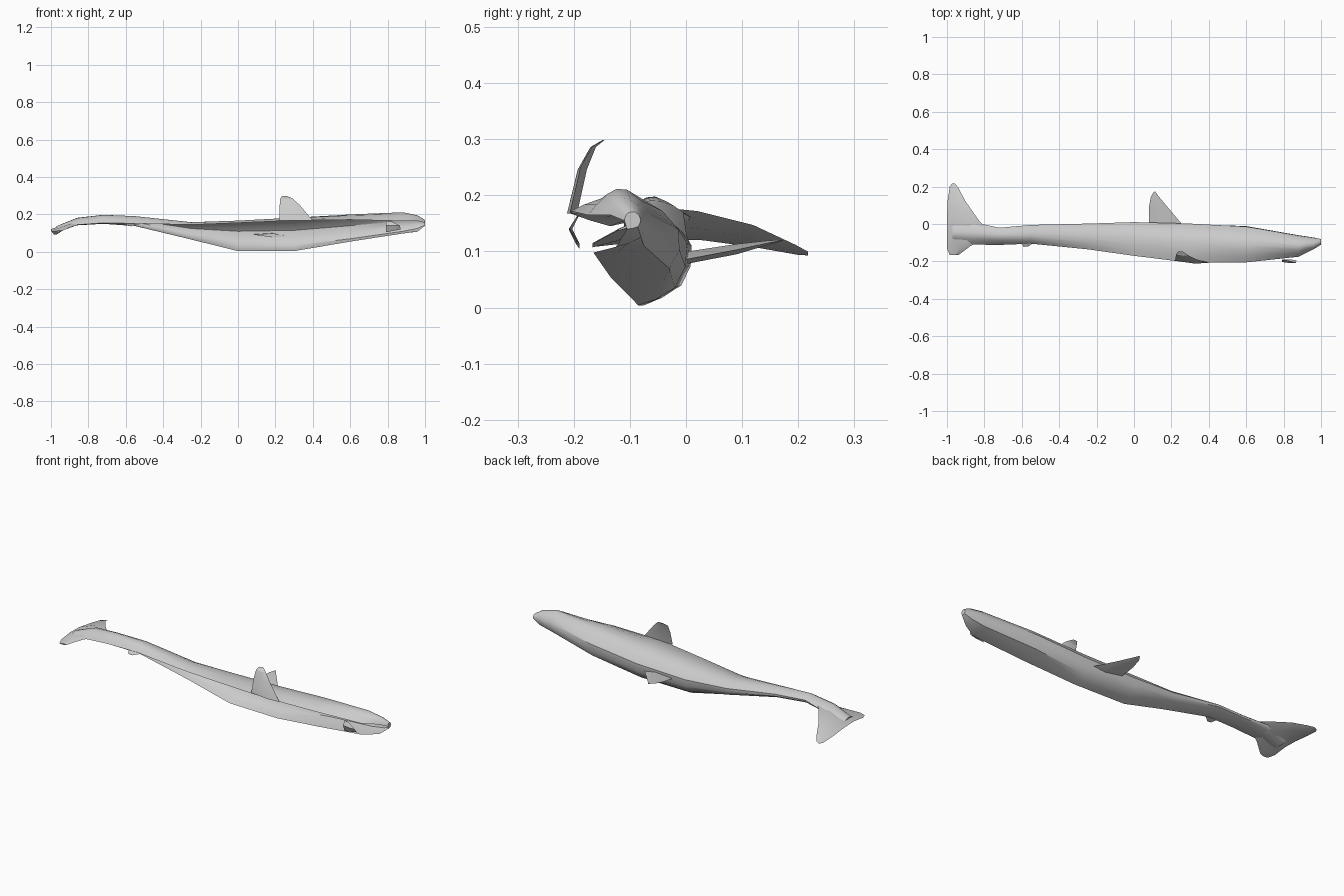
import bpy, bmesh
from mathutils import Vector

if "Cube" in bpy.data.objects:
    bpy.data.objects.remove(bpy.data.objects["Cube"], do_unlink=True)

grey = bpy.data.materials.new("light_grey")
grey.use_nodes = True
COL = (0.6, 0.6, 0.6, 1)
grey.diffuse_color = COL
grey.node_tree.nodes["Principled BSDF"].inputs["Base Color"].default_value = COL


def finish(name, bm, angle=0.6):
    mesh = bpy.data.meshes.new(name)
    bm.to_mesh(mesh)
    bm.free()
    mesh.materials.append(grey)
    ob = bpy.data.objects.new(name, mesh)
    bpy.context.collection.objects.link(ob)
    bpy.ops.object.select_all(action='DESELECT')
    bpy.context.view_layer.objects.active = ob
    ob.select_set(True)
    bpy.ops.object.shade_smooth_by_angle(angle=angle)
    return ob


def rounded(pts):
    """Double the points of an open profile with a smooth curve."""
    p = [Vector(q) for q in pts]
    out = []
    for i in range(len(p) - 1):
        a, d = p[max(i - 1, 0)], p[min(i + 2, len(p) - 1)]
        out += [p[i], (p[i] + p[i + 1]) * 0.5625 - (a + d) * 0.0625]
    return out + [p[-1]]


def blade(name, stations, thick):
    """Thin lens-shaped fin; each station is a (leading, trailing) pair."""
    bm = bmesh.new()
    t = Vector(thick) / 2
    rings = []
    for k, (lead, trail) in enumerate(stations):
        a, b = Vector(lead), Vector(trail)
        m = a.lerp(b, 0.4)
        s = min(1, (a - b).length / 0.12)
        rings.append([bm.verts.new(v) for v in (a, m + t * s, b, m - t * s)])
    for r, q in zip(rings, rings[1:]):
        for j in range(4):
            n = (j + 1) % 4
            bm.faces.new((r[j], r[n], q[n], q[j]))
    bm.faces.new(rings[0])
    bm.faces.new(rings[-1][::-1])
    bmesh.ops.recalc_face_normals(bm, faces=bm.faces)
    return finish(name, bm, 0.4)


# Body shell: (x, profile from the upper rim over the back to the lower rim)
SECTIONS = [
    (1.00, [(-.11, .155), (-.105, .168), (-.09, .17), (-.081, .158), (-.086, .144), (-.105, .14)]),
    (0.96, [(-.135, .165), (-.125, .19), (-.10, .194), (-.073, .165), (-.08, .125), (-.125, .108)]),
    (0.88, [(-.175, .165), (-.14, .203), (-.105, .21), (-.062, .165), (-.075, .11), (-.165, .098)]),
    (0.60, [(-.205, .172), (-.15, .195), (-.08, .195), (-.014, .14), (-.03, .07), (-.135, .055)]),
    (0.30, [(-.207, .168), (-.14, .183), (-.06, .173), (.002, .115), (-.02, .035), (-.085, .004)]),
    (0.00, [(-.17, .155), (-.11, .167), (-.04, .158), (.01, .11), (-.008, .04), (-.075, .004)]),
    (-.25, [(-.135, .145), (-.095, .158), (-.04, .154), (.002, .125), (-.012, .085), (-.075, .066)]),
    (-.55, [(-.105, .152), (-.08, .185), (-.045, .19), (-.005, .17), (-.02, .148), (-.085, .138)]),
    (-.72, [(-.112, .155), (-.085, .188), (-.055, .198), (-.02, .177), (-.035, .158), (-.09, .15)]),
    (-.86, [(-.11, .145), (-.08, .172), (-.045, .182), (.01, .16), (-.02, .15), (-.08, .142)]),
    (-.97, [(-.09, .123), (-.07, .134), (-.045, .138), (-.01, .13), (-.025, .122), (-.07, .12)]),
]
bm = bmesh.new()
rows = [[bm.verts.new((x, p.x, p.y)) for p in rounded(prof)] for x, prof in SECTIONS]
for i, (r, q) in enumerate(zip(rows, rows[1:])):
    for j in range(len(r) - 1):
        bm.faces.new((r[j], r[j + 1], q[j + 1], q[j]))
    if SECTIONS[i][0] < -0.5:                      # tail stock is closed underneath
        bm.faces.new((r[-1], r[0], q[0], q[-1]))
bm.faces.new(rows[0][::-1])                        # snout tip
bm.faces.new(rows[-1])
finish("body", bm)

# Tail flukes, spread across y and drooping to both tips
blade("tail_flukes", [
    ((-.94, -.167, .113), (-.985, -.167, .108)),
    ((-.875, -.118, .14), (-1.0, -.13, .112)),
    ((-.76, -.06, .18), (-1.0, -.05, .122)),
    ((-.83, .02, .172), (-1.0, .03, .12)),
    ((-.90, .12, .147), (-.997, .12, .108)),
    ((-.94, .195, .112), (-.985, .20, .094)),
    ((-.958, .217, .10), (-.972, .217, .093)),
], (0, 0, .02))

# Side fins
blade("upper_fin", [
    ((.40, -.207, .168), (.22, -.197, .168)),
    ((.33, -.188, .25), (.222, -.18, .24)),
    ((.29, -.167, .287), (.226, -.163, .285)),
    ((.26, -.147, .299), (.235, -.147, .298)),
], (0, .018, 0))
blade("lower_fin", [
    ((.26, -.005, .085), (.08, -.005, .092)),
    ((.18, .09, .103), (.08, .09, .106)),
    ((.13, .15, .116), (.09, .145, .116)),
    ((.113, .174, .12), (.105, .17, .12)),
], (0, 0, .022))

# Mouth flap and the small fin under the tail
blade("mouth_flap", [
    ((.87, -.195, .12), (.79, -.19, .105)),
    ((.865, -.208, .14), (.79, -.203, .14)),
    ((.82, -.195, .162), (.79, -.19, .165)),
], (0, .01, 0))
blade("small_fin", [
    ((-.53, -.095, .145), (-.61, -.095, .15)),
    ((-.565, -.12, .137), (-.59, -.122, .14)),
], (0, 0, .012))
